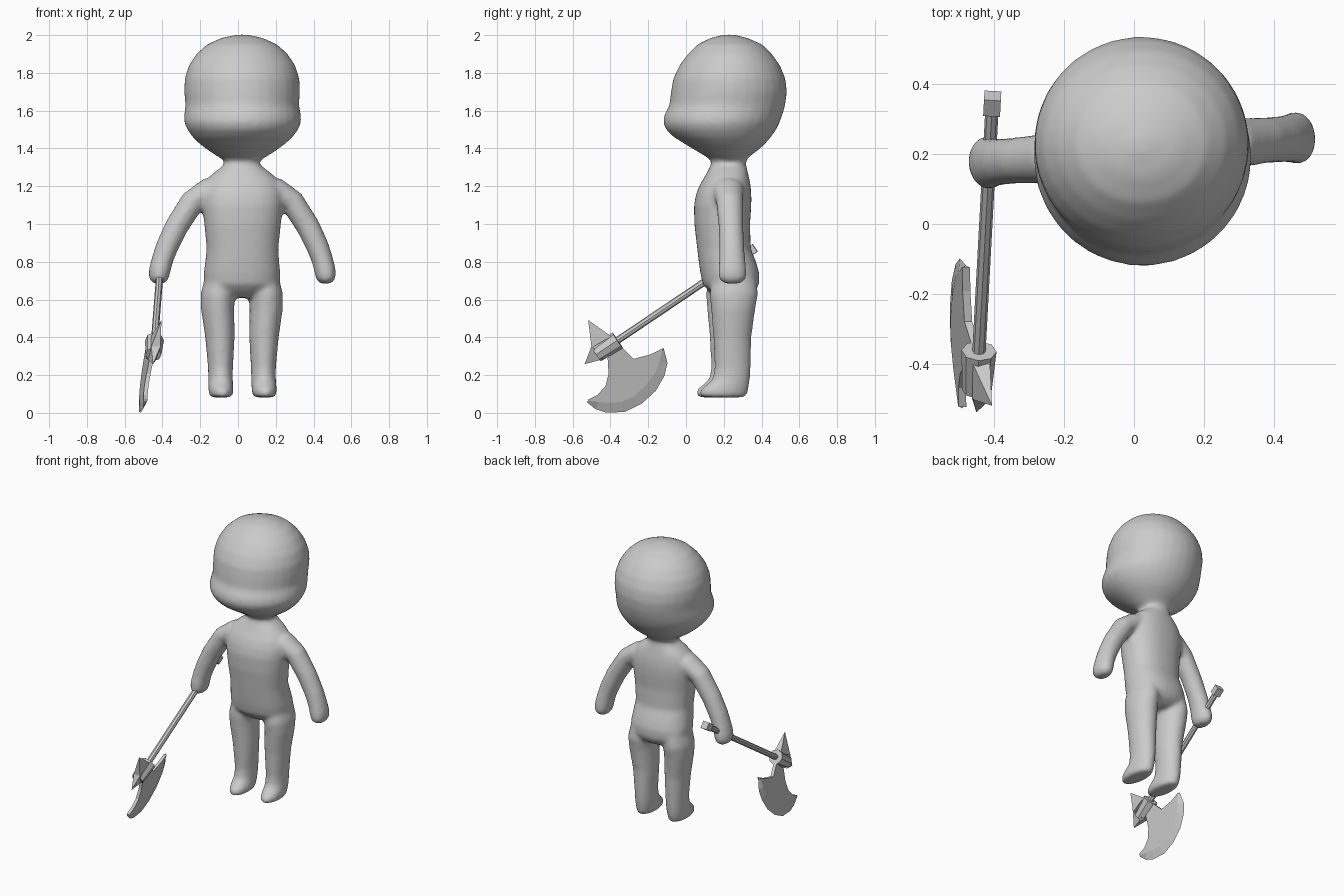
import bpy, bmesh, math
from mathutils import Vector, Matrix

if "Cube" in bpy.data.objects:
    bpy.data.objects.remove(bpy.data.objects["Cube"])

grey = bpy.data.materials.new("plain_grey")
grey.diffuse_color = (0.6, 0.6, 0.6, 1)
grey.use_nodes = True
grey.node_tree.nodes["Principled BSDF"].inputs["Base Color"].default_value = grey.diffuse_color


def finish(bm, name):
    bmesh.ops.recalc_face_normals(bm, faces=bm.faces)
    me = bpy.data.meshes.new(name)
    bm.to_mesh(me)
    bm.free()
    me.materials.append(grey)
    ob = bpy.data.objects.new(name, me)
    bpy.context.collection.objects.link(ob)
    return ob


def loft(bm, rings, power=2.0, n=32):
    """Closed tube through rings of (centre, half axis u, half axis v)."""
    loops = []
    for c, u, v in rings:
        loop = []
        for i in range(n):
            a = 2 * math.pi * i / n
            s, t = [math.copysign(abs(w) ** (2 / power), w) for w in (math.cos(a), math.sin(a))]
            loop.append(bm.verts.new(Vector(c) + Vector(u) * s + Vector(v) * t))
        loops.append(loop)
    for a, b in zip(loops, loops[1:]):
        for i in range(n):
            j = (i + 1) % n
            bm.faces.new((a[i], a[j], b[j], b[i]))
    bm.faces.new(loops[0][::-1])
    bm.faces.new(loops[-1])


def level(z, rx, y0, y1, cx=0):
    """Horizontal ring from its height, half width and depth range."""
    return (cx, (y0 + y1) / 2, z), (rx, 0, 0), (0, (y1 - y0) / 2, 0)


# ---- body: overlapping lofts fused into one smooth skin ----
body = bmesh.new()

# head with full cheeks
loft(body, [level(*r) for r in [
    (1.335, .09, .14, .315), (1.36, .135, .10, .34), (1.39, .18, .05, .38),
    (1.42, .222, .0, .415), (1.46, .265, -.065, .45), (1.50, .294, -.107, .478),
    (1.54, .311, -.122, .497), (1.58, .309, -.115, .512), (1.63, .301, -.088, .526),
    (1.70, .307, -.08, .535), (1.77, .304, -.068, .527), (1.84, .282, -.035, .498),
    (1.90, .242, .01, .455), (1.95, .187, .06, .405), (1.985, .11, .13, .325),
    (2.002, .03, .2, .255)]])

# neck and torso
loft(body, [level(*r) for r in [
    (.61, .07, .17, .32), (.64, .15, .125, .365), (.68, .20, .09, .387), (.74, .203, .077, .388),
    (.80, .196, .068, .37), (.87, .19, .06, .342), (1.0, .203, .045, .338),
    (1.1, .215, .043, .345), (1.16, .215, .055, .345), (1.21, .20, .075, .34),
    (1.25, .175, .10, .332), (1.28, .14, .115, .325), (1.31, .098, .13, .318),
    (1.34, .088, .138, .315), (1.40, .088, .14, .315)]], power=2.3)

for side in (-1, 1):
    # leg and foot
    loft(body, [level(z, rx, a, b, side * cx) for z, cx, rx, a, b in [
        (.082, .115, .055, .08, .30), (.095, .115, .063, .06, .315),
        (.125, .115, .066, .066, .322), (.15, .115, .066, .10, .327), (.18, .114, .065, .132, .33),
        (.24, .114, .066, .142, .334), (.40, .117, .078, .135, .337),
        (.55, .129, .088, .122, .357), (.63, .128, .09, .115, .372),
        (.72, .12, .075, .13, .36)]])
    # arm and closed hand, along a path bending outward
    path = [(.10, 1.20, .05, .08), (.18, 1.18, .065, .082), (.265, 1.118, .065, .072),
            (.35, .985, .063, .066), (.40, .88, .060, .067), (.425, .81, .057, .07),
            (.44, .75, .057, .076), (.445, .71, .052, .074), (.447, .685, .03, .045)]
    rings = []
    for i, (x, z, r, ry) in enumerate(path):
        p, q = path[max(i - 1, 0)], path[min(i + 1, len(path) - 1)]
        t = Vector((q[0] - p[0], 0, q[1] - p[1])).normalized()
        rings.append(((side * x, .21, z), (side * -t.z * r, 0, t.x * r), (0, ry, 0)))
    loft(body, rings)

# the figure is turned slightly
turn = Matrix.Translation((.023, .21, 0)) @ Matrix.Rotation(math.radians(4.6), 4, 'Z') \
    @ Matrix.Translation((0, -.21, 0))
bmesh.ops.transform(body, matrix=turn, verts=body.verts)
body_ob = finish(body, "body")
m = body_ob.modifiers.new("fuse", 'REMESH')
m.mode = 'VOXEL'
m.voxel_size = .013
m.use_smooth_shade = True
m = body_ob.modifiers.new("soften", 'SMOOTH')
m.factor = .5
m.iterations = 10


# ---- axe: drawn flat in depth and height, on a leaning plane ----
def on_plane(y, z, t=0):
    return Vector((-.445 - .11 * (y + .42) + .2 * (z - .345) + t, y, z))


def bar(name, a, b, radius, sides, radius2=None, spin=0):
    a, b = Vector(a), Vector(b)
    bm = bmesh.new()
    bmesh.ops.create_cone(bm, cap_ends=True, segments=sides, radius1=radius,
                          radius2=radius if radius2 is None else radius2, depth=(b - a).length)
    mat = Matrix.Translation((a + b) / 2) @ (b - a).to_track_quat('Z', 'Y').to_matrix().to_4x4() \
        @ Matrix.Rotation(spin, 4, 'Z')
    bmesh.ops.transform(bm, matrix=mat, verts=bm.verts)
    return finish(bm, name)


top, end = Vector((-.404, .345, .86)), on_plane(-.42, .345)
axis = (end - top).normalized()
bar("axe_shaft", top, end, .019, 8)
bar("axe_pommel", top - axis * .025, top + axis * .03, .034, 4, spin=math.pi / 4)
bar("axe_collar", end - axis * .07, end + axis * .065, .05, 8, .042)

# crescent blade: sharp edge, bevel line and hollow back
edge = [(-.526, .058), (-.48, .02), (-.42, .001), (-.325, .005), (-.235, .048),
        (-.16, .117), (-.114, .196), (-.098, .265), (-.119, .345)]
bevel = [(-.516, .063), (-.463, .058), (-.415, .053), (-.341, .058), (-.272, .09),
         (-.209, .149), (-.161, .217), (-.14, .276), (-.124, .334)]
back = [(-.521, .069), (-.468, .095), (-.426, .143), (-.41, .207), (-.415, .292),
        (-.341, .35), (-.278, .286), (-.193, .308), (-.124, .34)]
bm = bmesh.new()
h = .011
E = [bm.verts.new(on_plane(*p)) for p in edge]
B, C = [[[bm.verts.new(on_plane(*p, s * h)) for p in row] for s in (-1, 1)] for row in (bevel, back)]
for i in range(8):
    for k in (0, 1):
        bm.faces.new((C[k][i], C[k][i + 1], B[k][i + 1], B[k][i]))
        bm.faces.new((B[k][i], B[k][i + 1], E[i + 1], E[i]))
    bm.faces.new((C[0][i], C[1][i], C[1][i + 1], C[0][i + 1]))
for i in (0, 8):
    bm.faces.new((C[0][i], B[0][i], E[i], B[1][i], C[1][i]))
finish(bm, "axe_blade")


# spikes opposite the blade and at the end of the shaft
def spike(name, tip, a, b, thick):
    bm = bmesh.new()
    base = [bm.verts.new(on_plane(*p, s * thick)) for p, s in ((a, -1), (a, 1), (b, 1), (b, -1))]
    point = bm.verts.new(on_plane(*tip))
    bm.faces.new(base)
    for i in range(4):
        bm.faces.new((base[i], base[(i + 1) % 4], point))
    finish(bm, name)


spike("axe_back_spike", (-.518, .492), (-.395, .405), (-.50, .345), .025)
spike("axe_end_spike", (-.537, .258), (-.50, .355), (-.435, .285), .025)
